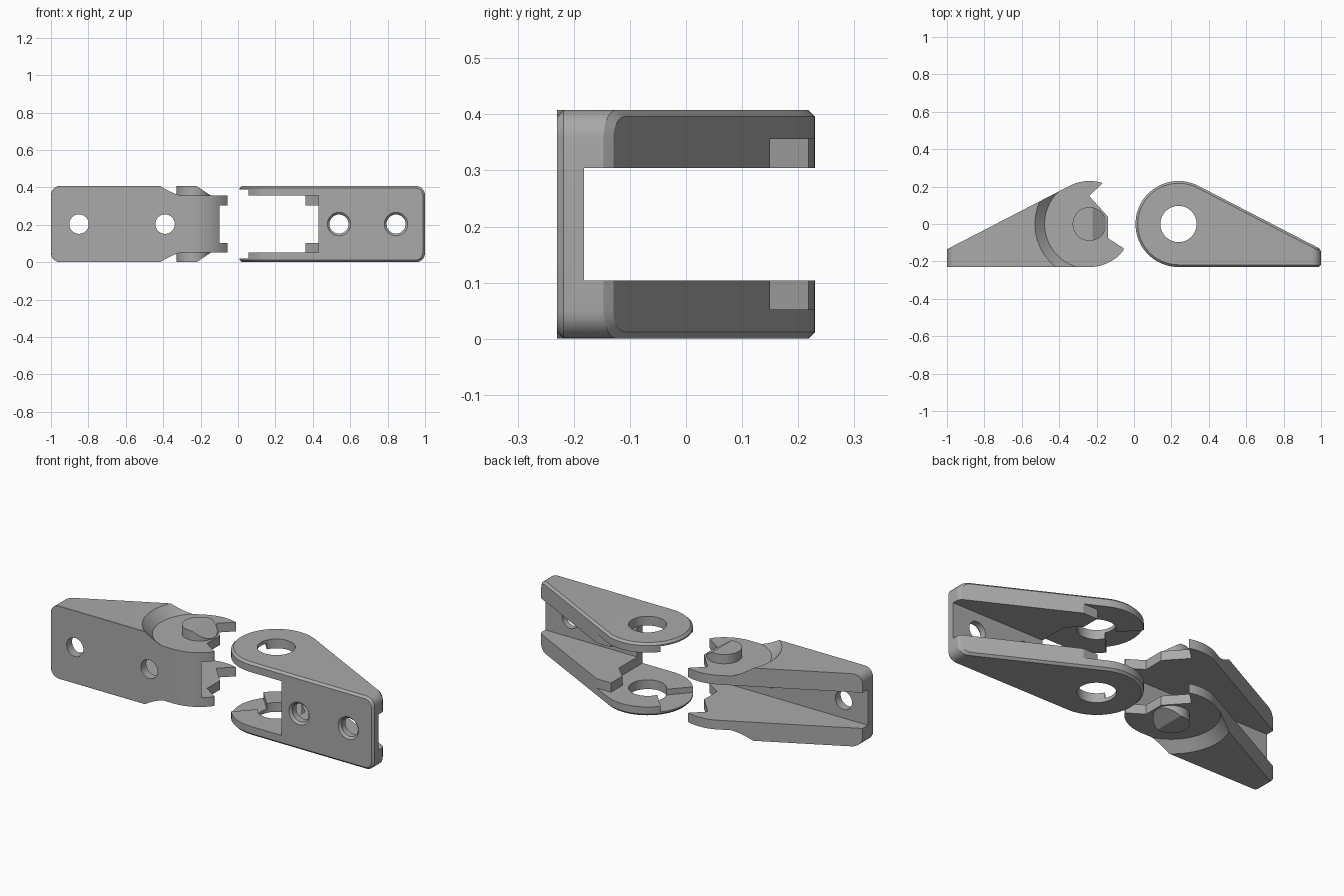
import bpy, bmesh, math
from mathutils import Matrix, Vector

if "Cube" in bpy.data.objects:
    bpy.data.objects.remove(bpy.data.objects["Cube"], do_unlink=True)

R = 0.23        # knuckle radius and half depth
H = 0.408       # overall height
MID = H / 2
PIVOT = 0.238   # hinge axis distance from the centre
EAR = 0.052     # ear thickness
FLANGE = 0.104  # full flange thickness
WALL = -0.182   # inner face of the mounting plates

steel = bpy.data.materials.new("grey_metal")
steel.use_nodes = True
steel.diffuse_color = (0.4, 0.4, 0.4, 1)
steel.node_tree.nodes["Principled BSDF"].inputs["Base Color"].default_value = (0.4, 0.4, 0.4, 1)


def make(name, bm):
    bmesh.ops.recalc_face_normals(bm, faces=bm.faces)
    mesh = bpy.data.meshes.new(name)
    bm.to_mesh(mesh)
    bm.free()
    mesh.materials.append(steel)
    obj = bpy.data.objects.new(name, mesh)
    bpy.context.collection.objects.link(obj)
    return obj


def prism(points, z0, z1):
    bm = bmesh.new()
    face = bm.faces.new([bm.verts.new((x, y, z0)) for x, y in points])
    top = bmesh.ops.extrude_face_region(bm, geom=[face])["geom"]
    verts = [v for v in top if isinstance(v, bmesh.types.BMVert)]
    bmesh.ops.translate(bm, vec=(0, 0, z1 - z0), verts=verts)
    bmesh.ops.recalc_face_normals(bm, faces=bm.faces)
    return bm


def box(x0, x1, y0, y1, z0, z1):
    return prism([(x0, y0), (x1, y0), (x1, y1), (x0, y1)], z0, z1)


def cone(centre, r1, r2, depth, along_y=False, sides=48):
    m = Matrix.Translation(centre)
    if along_y:
        m = m @ Matrix.Rotation(math.pi / 2, 4, 'X')
    bm = bmesh.new()
    bmesh.ops.create_cone(bm, cap_ends=True, segments=sides, radius1=r1,
                          radius2=r2, depth=depth, matrix=m)
    return bm


def arc(cx, a0, a1, steps):
    angles = [math.radians(a0 + (a1 - a0) * i / steps) for i in range(steps + 1)]
    return [(cx + R * math.cos(a), R * math.sin(a)) for a in angles]


def cut(obj, *cutters):
    for bm in cutters:
        tool = make("cutter", bm)
        tool.hide_render = True
        mod = obj.modifiers.new("cut", 'BOOLEAN')
        mod.operation, mod.solver, mod.object = 'DIFFERENCE', 'EXACT', tool
        bpy.context.view_layer.objects.active = obj
        bpy.ops.object.modifier_apply(modifier=mod.name)
        bpy.data.objects.remove(tool, do_unlink=True)


def finish(obj):
    bpy.ops.object.select_all(action='DESELECT')
    obj.select_set(True)
    bpy.context.view_layer.objects.active = obj
    bpy.ops.object.shade_smooth_by_angle(angle=math.radians(25))


def round_and_chamfer(bm, end, test):
    # round the outer corners, then chamfer the chosen sharp edges
    corners = [e for e in bm.edges if all(abs(v.co.x - end) < 1e-4 for v in e.verts)
               and abs(e.verts[0].co.z - e.verts[1].co.z) < 1e-4]
    bmesh.ops.bevel(bm, geom=corners, offset=0.05, segments=6, profile=0.5,
                    affect='EDGES')
    sharp = [e for e in bm.edges if e.calc_face_angle(0) > 0.7
             and test(sum((v.co for v in e.verts), Vector()) / 2)]
    bmesh.ops.bevel(bm, geom=sharp, offset=0.012, segments=1, profile=0.5,
                    affect='EDGES', clamp_overlap=True)


# Right-hand leaf in plan: knuckle with a taper to the plate end
outline = arc(PIVOT, 63, 270, 40) + [(1, -R), (1, -0.135)]
bm = prism(outline, 0, H)
round_and_chamfer(bm, 1, lambda p: True)
socket_leaf = make("socket_leaf", bm)
stop_gap = [(-0.2, -0.4), (0.43, -0.4), (0.43, -0.02), (0.36, 0.05),
            (0.36, 0.15), (0.7, 0.15), (0.7, 0.4), (-0.2, 0.4)]
lead_in = [(0.16, 0.03), (0.05, 0.15), (-0.1, 0.3),
           (-0.1, -0.3), (0.05, -0.15), (0.16, -0.03)]
cut(socket_leaf,
    box(-0.2, 1.2, WALL, 0.5, FLANGE, H - FLANGE),
    prism(stop_gap, EAR, H - EAR),
    prism(lead_in, 0.02, H - 0.02),
    cone((PIVOT, 0, MID), 0.097, 0.097, 1))
for x in (0.54, 0.845):
    cut(socket_leaf, cone((x, -0.2, MID), 0.051, 0.051, 0.2, True),
        cone((x, -R, MID), 0.051, 0.074, 0.024, True))
finish(socket_leaf)

# Left-hand leaf in plan: same taper, with toothed stops on the knuckle
teeth = [(-0.055, -0.13), (-0.14, -0.075), (-0.14, 0.04), (-0.24, 0.15)]
outline = ([(-1, -0.135), (-1, -R)] + arc(-PIVOT, 270, 322, 12) + teeth
           + arc(-PIVOT, 72, 117, 10))
bm = prism(outline, 0, H)
round_and_chamfer(bm, -1, lambda p: p.y < -0.229)
pin_leaf = make("pin_leaf", bm)
cut(pin_leaf, box(-1.2, 0.2, WALL, 0.5, FLANGE, H - FLANGE))
# conical clearance around each ear
cut(pin_leaf,
    cone((-PIVOT, 0, H - EAR + 0.04), 0.24, 0.32, 0.08, sides=64),
    cone((-PIVOT, 0, EAR - 0.04), 0.32, 0.24, 0.08, sides=64))
for x in (-0.85, -0.39):
    cut(pin_leaf, cone((x, -0.2, MID), 0.052, 0.052, 0.2, True))
finish(pin_leaf)

# Pins with a sloped lead-in on the side facing the other leaf
for name, side in (("upper_pin", 1), ("lower_pin", -1)):
    depth = EAR + 0.01
    bm = cone((-PIVOT, 0, MID + side * (MID - depth / 2)), 0.09, 0.09, depth)
    slope = Vector((0.05, 0, side * 0.075))
    top = Vector((-0.222, 0, MID + side * MID))
    res = bmesh.ops.bisect_plane(bm, geom=bm.verts[:] + bm.edges[:] + bm.faces[:],
                                 plane_co=top, plane_no=slope, clear_outer=True)
    edges = [e for e in res["geom_cut"] if isinstance(e, bmesh.types.BMEdge)]
    bmesh.ops.contextual_create(bm, geom=edges)
    finish(make(name, bm))
